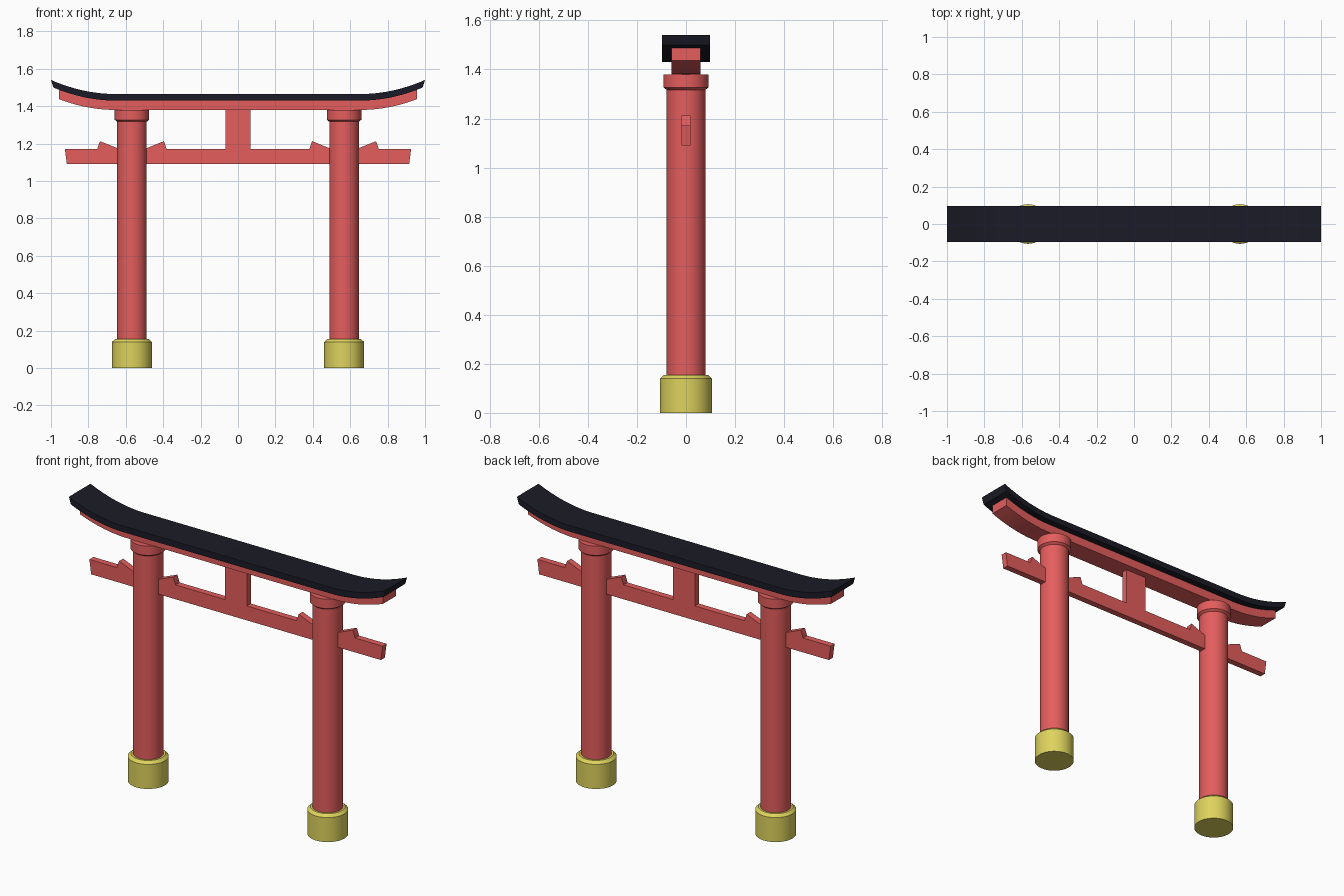
import bpy, bmesh, math

if "Cube" in bpy.data.objects:
    bpy.data.objects.remove(bpy.data.objects["Cube"])


def material(name, color):
    m = bpy.data.materials.new(name)
    m.diffuse_color = (*color, 1)
    m.use_nodes = True
    m.node_tree.nodes["Principled BSDF"].inputs["Base Color"].default_value = m.diffuse_color
    return m


RED = material("red_lacquer", (0.78, 0.11, 0.11))
GOLD = material("yellow_base", (0.73, 0.65, 0.11))
DARK = material("dark_roof", (0.011, 0.011, 0.02))


def finish(bm, name, mat):
    bmesh.ops.recalc_face_normals(bm, faces=bm.faces)
    me = bpy.data.meshes.new(name)
    bm.to_mesh(me)
    bm.free()
    me.materials.append(mat)
    ob = bpy.data.objects.new(name, me)
    bpy.context.collection.objects.link(ob)
    bpy.ops.object.select_all(action='DESELECT')
    ob.select_set(True)
    bpy.context.view_layer.objects.active = ob
    bpy.ops.object.shade_smooth_by_angle(angle=math.radians(30))
    return ob


def lathe(name, profile, x, mat, n=48):
    """Closed turned solid from (radius, z) points."""
    bm = bmesh.new()
    rings = [[bm.verts.new((x + r * math.cos(2 * math.pi * i / n),
                            r * math.sin(2 * math.pi * i / n), z))
              for i in range(n)] for r, z in profile]
    for a, b in zip(rings, rings[1:]):
        for i in range(n):
            j = (i + 1) % n
            bm.faces.new((a[i], a[j], b[j], b[i]))
    bm.faces.new(rings[0])
    bm.faces.new(rings[-1])
    return finish(bm, name, mat)


def slab(name, lower, upper, half_depth, mat):
    """Solid between two matching (x, z) lines, extruded along y."""
    bm = bmesh.new()
    sections = [[bm.verts.new((x, y, z)) for (x, z), y in
                 ((lo, -half_depth), (lo, half_depth), (up, half_depth), (up, -half_depth))]
                for lo, up in zip(lower, upper)]
    for a, b in zip(sections, sections[1:]):
        for i in range(4):
            j = (i + 1) % 4
            bm.faces.new((a[i], a[j], b[j], b[i]))
    bm.faces.new(sections[0])
    bm.faces.new(sections[-1])
    return finish(bm, name, mat)


def swept_line(half_length, z, steps=12, start=0.655):
    """Flat middle with upward curving ends."""
    side = [start + (half_length - start) * i / steps for i in range(steps + 1)]
    xs = [-x for x in reversed(side)] + side
    return [(x, z + 0.075 * ((abs(x) - start) / (1 - start)) ** 2) for x in xs]


# Pillars with bases, collars and wedges
for side, s in (("left", -1), ("right", 1)):
    px = 0.567 * s
    lathe(side + "_base", [(0.106, 0), (0.106, 0.14), (0.09, 0.155)], px, GOLD)
    lathe(side + "_pillar", [(0.079, 0.14), (0.079, 1.33)], px, RED)
    lathe(side + "_collar", [(0.079, 1.317), (0.092, 1.327), (0.092, 1.38)], px, RED)
    for part, d in (("inner", -s), ("outer", s)):
        slab(f"{side}_{part}_wedge",
             [(px + d * 0.06, 1.165), (px + d * 0.171, 1.165), (px + d * 0.186, 1.165)],
             [(px + d * 0.06, 1.168), (px + d * 0.171, 1.213), (px + d * 0.186, 1.17)],
             0.018, RED)

# Lower tie beam with slanted ends, and centre strut
slab("tie_beam", [(-0.915, 1.09), (0.915, 1.09)],
     [(-0.926, 1.172), (0.926, 1.172)], 0.018, RED)
slab("centre_strut", [(-0.068, 1.165), (0.068, 1.165)],
     [(-0.068, 1.39), (0.068, 1.39)], 0.018, RED)

# Curved upper beam and roof
slab("upper_beam", swept_line(0.957, 1.38), swept_line(0.957, 1.432), 0.059, RED)
roof_low = swept_line(0.987, 1.43)
roof_top = swept_line(1.0, 1.465)
slab("roof", roof_low, roof_top, 0.0975, DARK)
